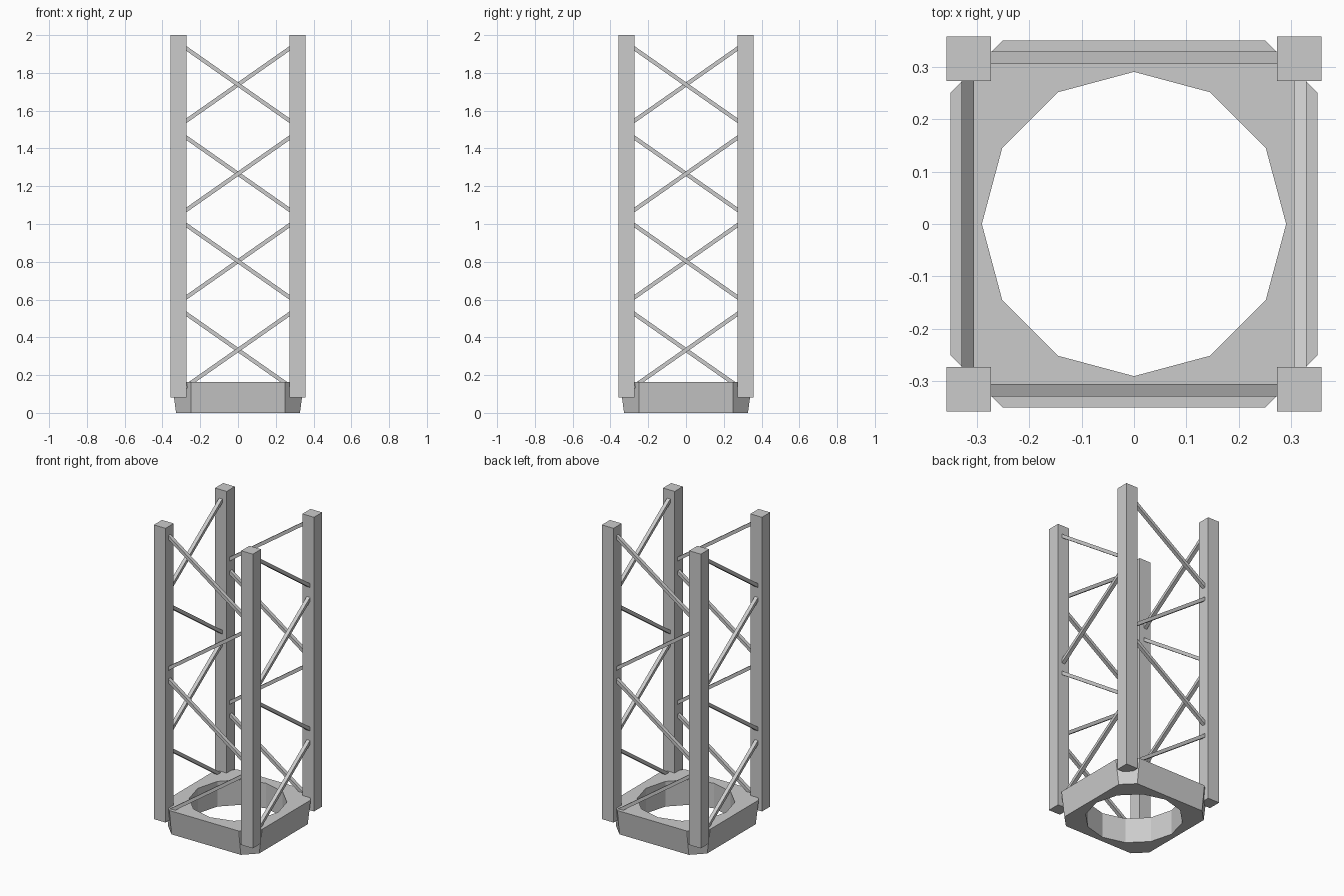
import bpy, bmesh
from math import radians, pi
from mathutils import Vector, Matrix

if "Cube" in bpy.data.objects:
    bpy.data.objects.remove(bpy.data.objects["Cube"])

POST = 0.315       # post centre offset
POST_W = 0.084
BAR_Y = 0.3165     # plane of the diagonal braces
BAR_W = 0.024


def finish(name, bm):
    bmesh.ops.recalc_face_normals(bm, faces=bm.faces)
    mesh = bpy.data.meshes.new(name)
    bm.to_mesh(mesh)
    bm.free()
    ob = bpy.data.objects.new(name, mesh)
    bpy.context.collection.objects.link(ob)
    return ob


def box(name, size, matrix):
    bm = bmesh.new()
    bmesh.ops.create_cube(bm, size=1)
    bmesh.ops.scale(bm, vec=size, verts=bm.verts)
    bmesh.ops.transform(bm, matrix=matrix, verts=bm.verts)
    return finish(name, bm)


def octagon(bm, r, c, z):
    pts = [(c, -r), (r, -c), (r, c), (c, r), (-c, r), (-r, c), (-r, -c), (-c, -r)]
    return [bm.verts.new((x, y, z)) for x, y in pts]


# Tapered base collar with clipped corners
bm = bmesh.new()
low, high = octagon(bm, 0.328, 0.25, 0), octagon(bm, 0.35, 0.25, 0.164)
bm.faces.new(low)
bm.faces.new(high)
for i in range(8):
    j = (i + 1) % 8
    bm.faces.new((low[i], low[j], high[j], high[i]))
collar = finish("base_collar", bm)

# Twelve-sided opening through the collar
bm = bmesh.new()
bmesh.ops.create_cone(bm, cap_ends=True, segments=12, radius1=0.29, radius2=0.29,
                      depth=0.6, matrix=Matrix.Rotation(pi / 2, 4, 'Z'))
cutter = finish("opening_cutter", bm)
cutter.hide_render = True
mod = collar.modifiers.new("opening", 'BOOLEAN')
mod.operation = 'DIFFERENCE'
mod.solver = 'EXACT'
mod.object = cutter
bpy.context.view_layer.objects.active = collar
bpy.ops.object.modifier_apply(modifier=mod.name)
bpy.data.objects.remove(cutter)

# Four sides, each with one corner post and a zigzag of square braces
for side, label in enumerate(("front", "right", "back", "left")):
    turn = Matrix.Rotation(radians(90 * side), 4, 'Z')
    box(f"{label}_post", (POST_W, POST_W, 1.918),
        turn @ Matrix.Translation((-POST, -POST, 1.041)))
    for n, zc in enumerate((1.738, 1.266, 0.803, 0.333)):
        s = 1 if n % 2 == 0 else -1
        half = Vector((0.3, 0, -s * 0.3 * 0.70))
        tilt = Matrix.Rotation(s * Vector((1, 0, 0)).angle(half), 4, 'Y')
        box(f"{label}_brace_{n + 1}", (2 * half.length, BAR_W, 0.021),
            turn @ Matrix.Translation((0, -BAR_Y, zc)) @ tilt)
